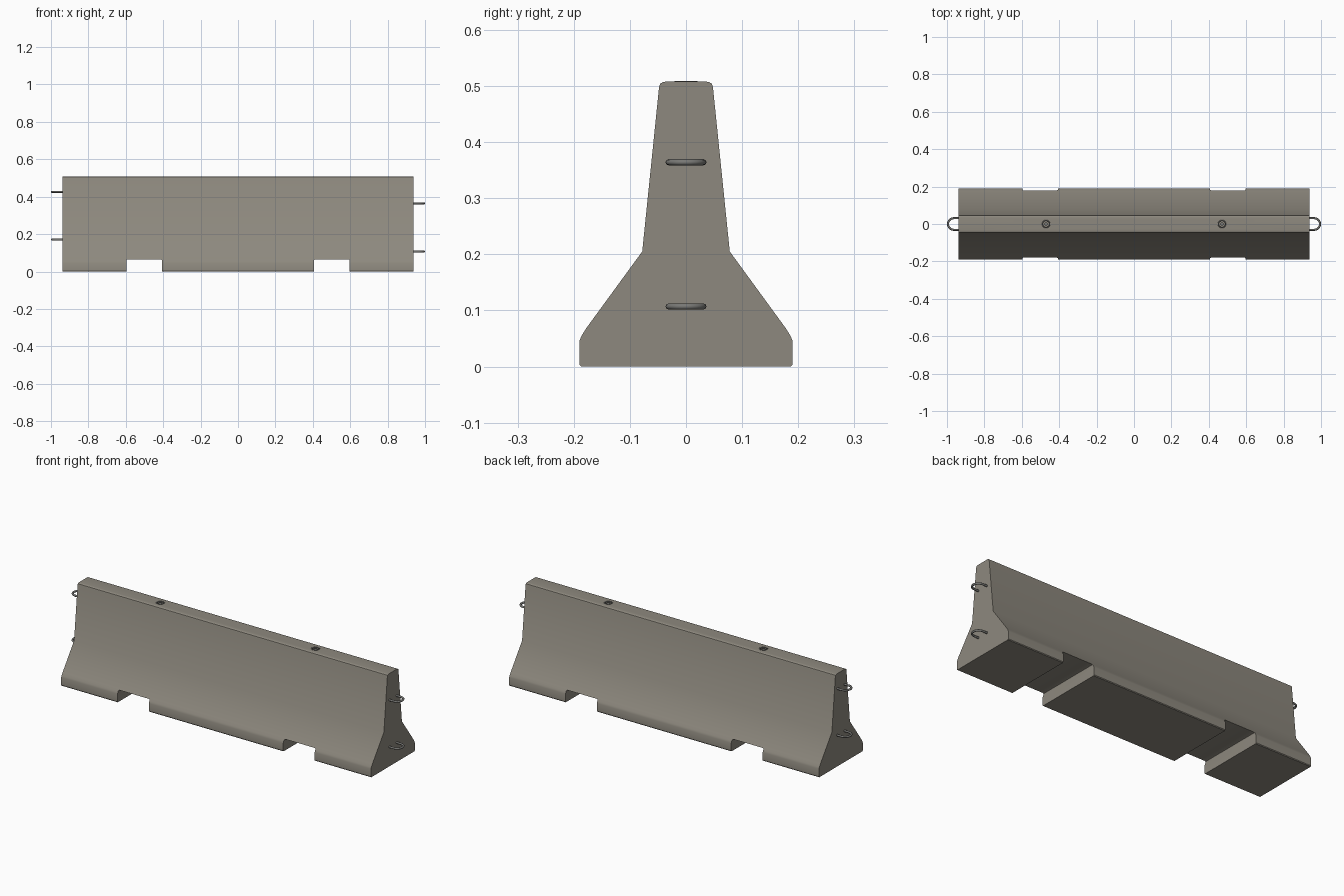
import bpy
import bmesh
import math

if "Cube" in bpy.data.objects:
    bpy.data.objects.remove(bpy.data.objects["Cube"], do_unlink=True)


def material(name, color):
    mat = bpy.data.materials.new(name)
    mat.use_nodes = True
    mat.diffuse_color = color
    mat.node_tree.nodes["Principled BSDF"].inputs["Base Color"].default_value = color
    return mat


concrete = material("warm grey concrete", (0.27, 0.25, 0.21, 1))
steel = material("dark grey steel", (0.19, 0.19, 0.18, 1))

HALF_LENGTH = 0.938
TOP = 0.508


def activate(obj):
    bpy.ops.object.select_all(action="DESELECT")
    obj.select_set(True)
    bpy.context.view_layer.objects.active = obj


def smooth(obj, degrees):
    activate(obj)
    bpy.ops.object.shade_smooth_by_angle(angle=math.radians(degrees))


# Barrier body: mirrored cross-section extruded along x
half = [(0.187, 0), (0.19, 0.004), (0.19, 0.046), (0.186, 0.055), (0.178, 0.068),
        (0.078, 0.205), (0.048, 0.498), (0.046, 0.504), (0.041, 0.507), (0.034, TOP)]
section = half + [(-y, z) for y, z in reversed(half)]
bm = bmesh.new()
end = bm.faces.new([bm.verts.new((-HALF_LENGTH, y, z)) for y, z in section])
swept = bmesh.ops.extrude_face_region(bm, geom=[end])["geom"]
bmesh.ops.translate(bm, vec=(2 * HALF_LENGTH, 0, 0),
                    verts=[v for v in swept if isinstance(v, bmesh.types.BMVert)])
bmesh.ops.recalc_face_normals(bm, faces=bm.faces)
mesh = bpy.data.meshes.new("barrier_body")
bm.to_mesh(mesh)
bm.free()
body = bpy.data.objects.new("barrier_body", mesh)
bpy.context.collection.objects.link(body)
mesh.materials.append(concrete)


def cut(cutter):
    cutter.hide_render = True
    activate(body)
    mod = body.modifiers.new("cut", "BOOLEAN")
    mod.operation = "DIFFERENCE"
    mod.solver = "EXACT"
    mod.object = cutter
    bpy.ops.object.modifier_apply(modifier=mod.name)
    bpy.data.objects.remove(cutter, do_unlink=True)


# Forklift slots across the base, with slightly rounded upper corners
for side in (-1, 1):
    bpy.ops.mesh.primitive_cube_add(size=1, location=(side * 0.502, 0, 0.0125))
    slot = bpy.context.object
    slot.scale = (0.19, 0.6, 0.105)
    bpy.ops.object.transform_apply(scale=True)
    bevel = slot.modifiers.new("round", "BEVEL")
    bevel.width = 0.006
    bevel.segments = 2
    bpy.ops.object.modifier_apply(modifier=bevel.name)
    cut(slot)

# Lifting sockets in the top, each with a steel rim and a pin
for side, label in ((-1, "right"), (1, "left")):
    x = side * 0.47
    bpy.ops.mesh.primitive_cylinder_add(vertices=20, radius=0.022, depth=0.04,
                                        location=(x, 0, TOP))
    cut(bpy.context.object)
    bpy.ops.mesh.primitive_torus_add(major_segments=20, minor_segments=6, major_radius=0.019,
                                     minor_radius=0.003, location=(x, 0, TOP - 0.002))
    rim = bpy.context.object
    rim.name = label + "_socket_rim"
    bpy.ops.mesh.primitive_cylinder_add(vertices=16, radius=0.009, depth=0.017,
                                        location=(x, 0, TOP - 0.0115))
    pin = bpy.context.object
    pin.name = label + "_socket_pin"
    for part in (rim, pin):
        part.data.materials.append(steel)
        smooth(part, 40)

smooth(body, 34)


# Connecting loops: U-shaped bars, staggered in height between the two ends
def add_loop(name, side, z):
    radius, centre = 0.031, 0.9635
    path = [(0.9, -radius)]
    for i in range(13):
        a = math.pi * (i / 12 - 0.5)
        path.append((centre + radius * math.cos(a), radius * math.sin(a)))
    path.append((0.9, radius))
    curve = bpy.data.curves.new(name, "CURVE")
    curve.dimensions = "3D"
    curve.bevel_depth = 0.0055
    curve.bevel_resolution = 2
    spline = curve.splines.new("POLY")
    spline.points.add(len(path) - 1)
    for point, (x, y) in zip(spline.points, path):
        point.co = (side * x, y, z, 1)
    obj = bpy.data.objects.new(name, curve)
    bpy.context.collection.objects.link(obj)
    curve.materials.append(steel)
    activate(obj)
    bpy.ops.object.convert(target="MESH")
    smooth(bpy.context.object, 50)


add_loop("right_upper_loop", -1, 0.426)
add_loop("right_lower_loop", -1, 0.171)
add_loop("left_upper_loop", 1, 0.364)
add_loop("left_lower_loop", 1, 0.107)
